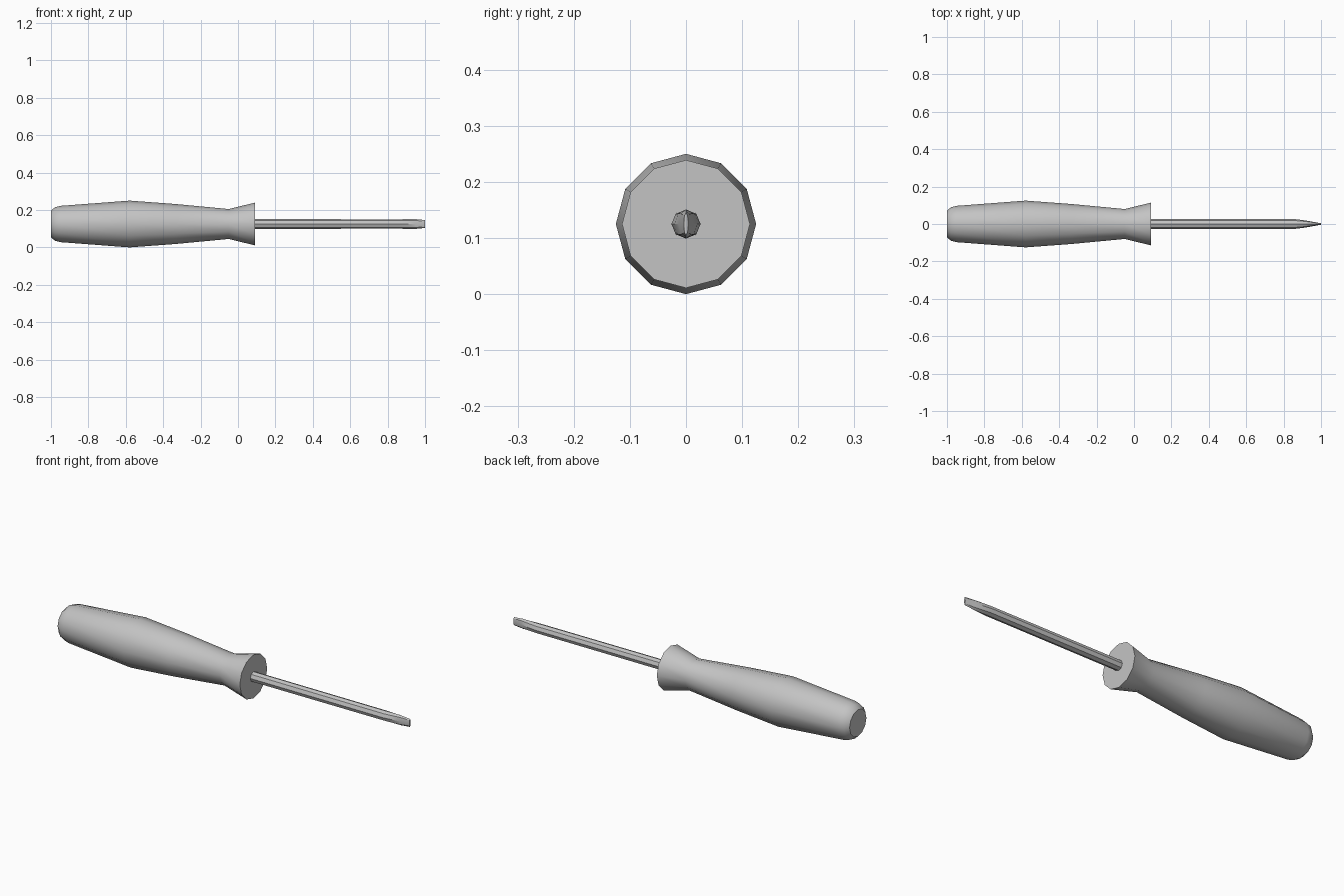
import bpy, bmesh
from math import cos, sin, pi, radians

cube = bpy.data.objects.get("Cube")
if cube:
    bpy.data.objects.remove(cube)

AXIS_Z = 0.125

grey = bpy.data.materials.new("plain grey")
grey.use_nodes = True
COLOUR = (0.55, 0.55, 0.55, 1)
grey.diffuse_color = COLOUR
grey.node_tree.nodes["Principled BSDF"].inputs["Base Color"].default_value = COLOUR


def loft(name, sections, sides, smooth_angle):
    """Skin elliptical rings (x, half width, half height) along x and cap the ends."""
    bm = bmesh.new()
    rings = []
    for x, ry, rz in sections:
        angles = [2 * pi * i / sides for i in range(sides)]
        rings.append([bm.verts.new((x, ry * cos(a), AXIS_Z + rz * sin(a))) for a in angles])
    for a, b in zip(rings, rings[1:]):
        for i in range(sides):
            j = (i + 1) % sides
            bm.faces.new((a[i], a[j], b[j], b[i]))
    bm.faces.new(rings[0])
    bm.faces.new(rings[-1])
    bmesh.ops.recalc_face_normals(bm, faces=bm.faces)
    mesh = bpy.data.meshes.new(name)
    bm.to_mesh(mesh)
    bm.free()
    mesh.materials.append(grey)
    obj = bpy.data.objects.new(name, mesh)
    bpy.context.collection.objects.link(obj)
    bpy.ops.object.select_all(action="DESELECT")
    obj.select_set(True)
    bpy.context.view_layer.objects.active = obj
    bpy.ops.object.shade_smooth_by_angle(angle=radians(smooth_angle))
    return obj


# Handle: rounded butt, swollen grip, narrow neck and flared collar
grip = [(-1, 0.07), (-0.98, 0.089), (-0.95, 0.097), (-0.58, 0.125),
        (-0.335, 0.107), (-0.05, 0.08), (0.09, 0.114)]
loft("handle", [(x, r, r) for x, r in grip], 12, 40)

# Shaft with a flat blade at its tip
blade = [(0.08, 0.026, 0.026), (0.86, 0.026, 0.025), (0.91, 0.02, 0.026),
         (0.95, 0.013, 0.026), (1, 0.004, 0.021)]
loft("shaft", blade, 8, 20)
